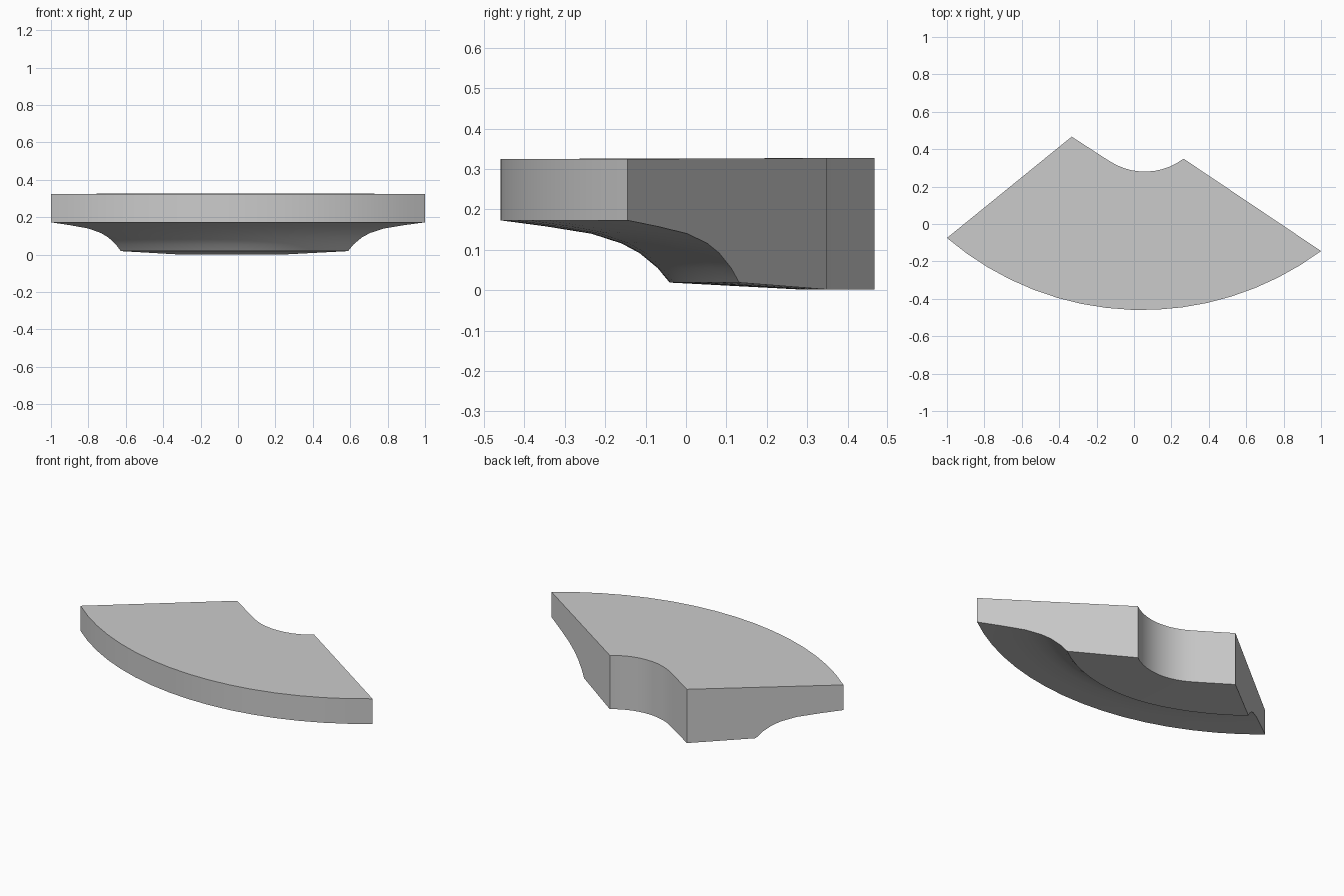
import bpy
import bmesh
import math
from mathutils import Vector

cube = bpy.data.objects.get("Cube")
if cube:
    bpy.data.objects.remove(cube, do_unlink=True)

# Plain grey finish
grey = bpy.data.materials.new("light_grey")
grey.use_nodes = True
colour = (0.6, 0.6, 0.6, 1)
grey.diffuse_color = colour
grey.node_tree.nodes["Principled BSDF"].inputs["Base Color"].default_value = colour


def arc(centre, radius, start, end, steps):
    """Points along the lower side of a circle, from left to right."""
    a0 = -math.acos((start[0] - centre[0]) / radius)
    a1 = -math.acos((end[0] - centre[0]) / radius)
    angles = [a0 + (a1 - a0) * i / steps for i in range(steps + 1)]
    return [Vector((centre[0] + radius * math.cos(a),
                    centre[1] + radius * math.sin(a))) for a in angles]


# Outer rim is one wide arc
outer = arc((0.044, 1.147), 1.607, (-1, -0.075), (1, -0.145), 16)

# Inner rim is a short straight run leading into a tight arc
corner, bend = Vector((-0.333, 0.467)), Vector((-0.13, 0.335))
inner = [corner.lerp(bend, i / 6) for i in range(6)]
inner += arc((0.058, 0.625), 0.345, bend, (0.265, 0.35), 10)

# Cross-section: fraction from outer to inner rim, height
section = [(0, 0.325), (0, 0.173), (0.15, 0.158), (0.3, 0.14), (0.4, 0.116),
           (0.46, 0.092), (0.52, 0.055), (0.56, 0.019), (1, 0.002), (1, 0.327)]

# Loft the section between the rims and cap both ends
bm = bmesh.new()
rings = []
for a, b in zip(outer, inner):
    rings.append([bm.verts.new((*a.lerp(b, s), z)) for s, z in section])
n = len(section)
for r0, r1 in zip(rings, rings[1:]):
    for i in range(n):
        j = (i + 1) % n
        bm.faces.new((r0[i], r0[j], r1[j], r1[i]))
bm.faces.new(rings[0])
bm.faces.new(rings[-1])
bmesh.ops.recalc_face_normals(bm, faces=bm.faces)

mesh = bpy.data.meshes.new("curved_ledge")
bm.to_mesh(mesh)
bm.free()
mesh.materials.append(grey)
ledge = bpy.data.objects.new("curved_ledge", mesh)
bpy.context.collection.objects.link(ledge)

# Smooth curves with crisp borders
bpy.ops.object.select_all(action="DESELECT")
ledge.select_set(True)
bpy.context.view_layer.objects.active = ledge
bpy.ops.object.shade_smooth_by_angle(angle=math.radians(35))
